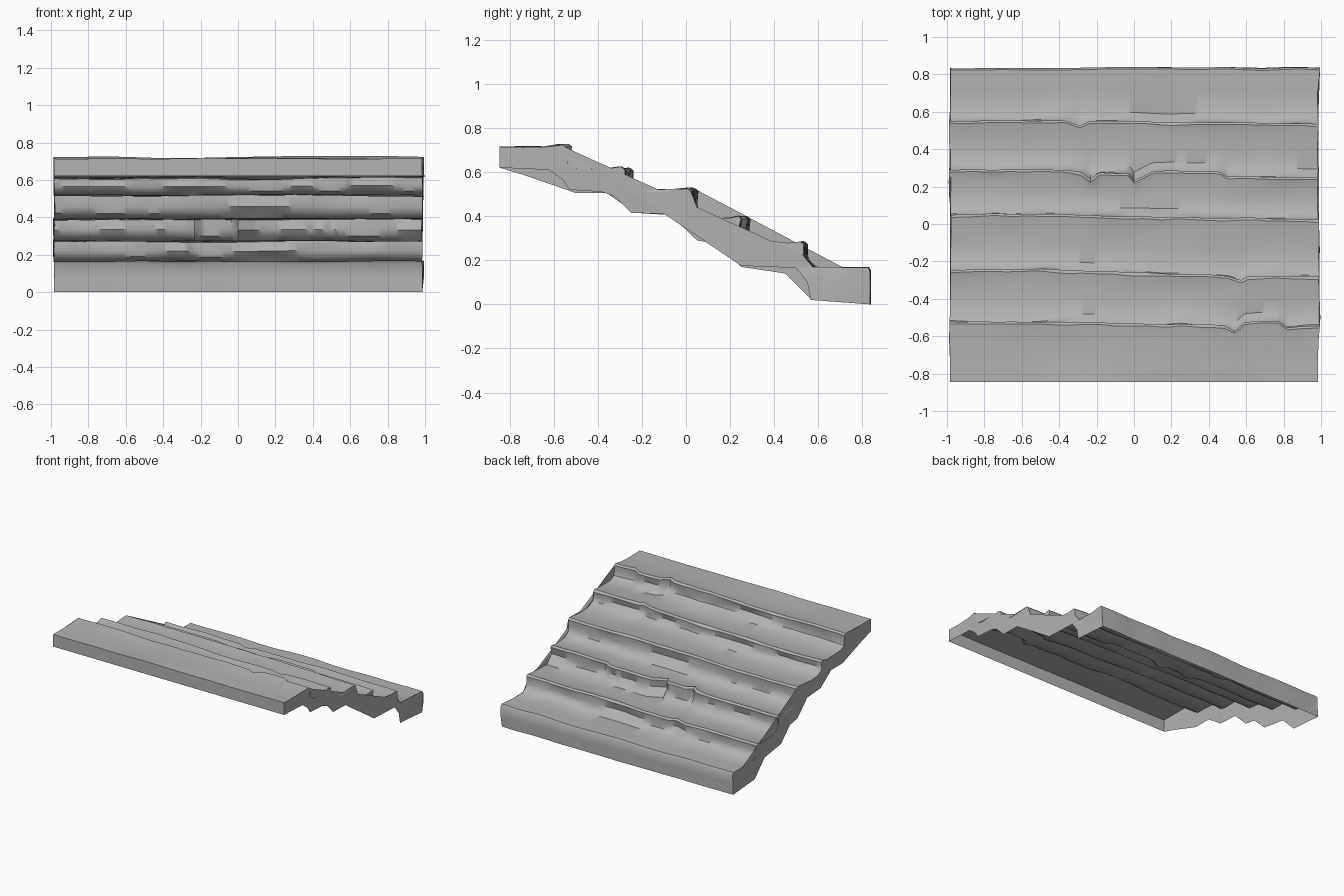
import bpy, bmesh
from mathutils import Vector, noise

cube = bpy.data.objects.get("Cube")
if cube:
    bpy.data.objects.remove(cube, do_unlink=True)

FRONT, BACK, COLUMNS = -0.845, 0.835, 110
HEIGHTS = [0.715, 0.615, 0.52, 0.395, 0.275, 0.165]

# Worn line of each step edge, as (x, y) points
EDGES = [
    [(-1, -.52), (-.4, -.525), (.48, -.54), (.54, -.57), (.59, -.525), (.77, -.515), (.82, -.55), (1, -.54)],
    [(-1, -.245), (-.5, -.24), (0, -.26), (.5, -.275), (.57, -.3), (.61, -.28), (1, -.275)],
    [(-1, .05), (-.6, .055), (0, .04), (1, .025)],
    [(-1, .29), (-.46, .295), (-.28, .28), (-.23, .24), (-.19, .275), (-.03, .275), (0, .235), (.1, .285), (.46, .28), (.5, .255), (1, .25)],
    [(-1, .55), (-.37, .555), (-.29, .525), (-.24, .55), (0, .55), (1, .535)],
]

# Lower rims of the side walls, front to back, as (y, z) points
LEFT_RIM = [(FRONT, .62), (-.62, .61), (-.56, .565), (-.53, .52), (-.38, .51), (-.27, .47),
            (-.25, .415), (-.08, .41), (.02, .36), (.05, .31), (.18, .29), (.25, .175),
            (.5, .165), (.55, .1), (.565, .02)]
RIGHT_RIM = [(FRONT, .62), (-.73, .585), (-.5, .505), (-.36, .505), (-.23, .415), (-.07, .405),
             (.05, .29), (.14, .275), (.25, .17), (.45, .14), (.57, .02)]


def sample(points, x):
    """Piecewise straight line through points."""
    for (x0, y0), (x1, y1) in zip(points, points[1:]):
        if x <= x1:
            return y0 + (y1 - y0) * max(0, x - x0) / (x1 - x0)
    return points[-1][1]


def wear(x, row, scale=3.0):
    return noise.noise(Vector((x * scale, row * 7.3, 0.5)))


def section(x):
    """Stair profile at one x, from the front top to the back bottom."""
    path = [(FRONT, HEIGHTS[0] + 0.006 * wear(x, 9))]
    start = FRONT
    for k, edge in enumerate(EDGES):
        y = sample(edge, x) + 0.006 * wear(x, k, 8)
        top = HEIGHTS[k] + 0.01 * wear(x, k + 20, 2.5)
        low = HEIGHTS[k + 1] + 0.006 * wear(x, k + 31)
        drop = top - low
        chip = 0.012 + 0.012 * max(0, wear(x, k + 40, 5))
        for t in (0.35, 0.7):
            path.append((start + (y - start) * t, top - 0.004 + 0.008 * wear(x, k + 50 + t)))
        path += [(y - chip, top + 0.006), (y, top - chip * 0.5),
                 (y - 0.006 + 0.012 * wear(x, k + 60, 6), low + drop * 0.5),
                 (y + 0.01 + 0.02 * wear(x, k + 70, 4), low + drop * 0.22),
                 (y + 0.045, low)]
        start = y + 0.045
    end = BACK + 0.006 * wear(x, 80, 5)
    low = HEIGHTS[-1] + 0.008 * wear(x, 81)
    path += [(start + (end - start) * 0.5, low), (end - 0.01, low), (end, low - 0.015),
             (end + 0.006 * wear(x, 82, 6), low * 0.5), (end, 0)]
    return path


# Stepped top surface and back wall
bm = bmesh.new()
grid = []
for j in range(COLUMNS + 1):
    x = -0.985 + 1.97 * j / COLUMNS
    column = []
    for i, (y, z) in enumerate(section(x)):
        ragged = 0.018 * wear(y, 90 + j, 5) if j in (0, COLUMNS) and z > 0 and i > 0 else 0
        column.append(bm.verts.new((x + ragged, y, z)))
    grid.append(column)
for a, b in zip(grid, grid[1:]):
    for i in range(len(a) - 1):
        bm.faces.new((a[i], b[i], b[i + 1], a[i + 1]))

# Side walls with stepped lower rims; the underside stays open
rims = []
for column, points, sign in ((grid[0], RIGHT_RIM, -1), (grid[-1], LEFT_RIM, 1)):
    rim = [bm.verts.new((sign * 0.985, y, z)) for y, z in points]
    outline = rim + column[::-1]
    bm.faces.new(outline if sign > 0 else outline[::-1])
    rims.append(rim)

# Flat front wall
bm.faces.new([rims[0][0], rims[1][0]] + [c[0] for c in reversed(grid)])

bmesh.ops.triangulate(bm, faces=[f for f in bm.faces if len(f.verts) > 4])
mesh = bpy.data.meshes.new("stone_stairs")
bm.to_mesh(mesh)
bm.free()
stairs = bpy.data.objects.new("stone_stairs", mesh)
bpy.context.collection.objects.link(stairs)

stone = bpy.data.materials.new("grey_stone")
stone.use_nodes = True
colour = (0.45, 0.45, 0.45, 1)
stone.diffuse_color = colour
stone.node_tree.nodes["Principled BSDF"].inputs["Base Color"].default_value = colour
mesh.materials.append(stone)

bpy.ops.object.select_all(action="DESELECT")
stairs.select_set(True)
bpy.context.view_layer.objects.active = stairs
bpy.ops.object.shade_smooth_by_angle(angle=0.7)
